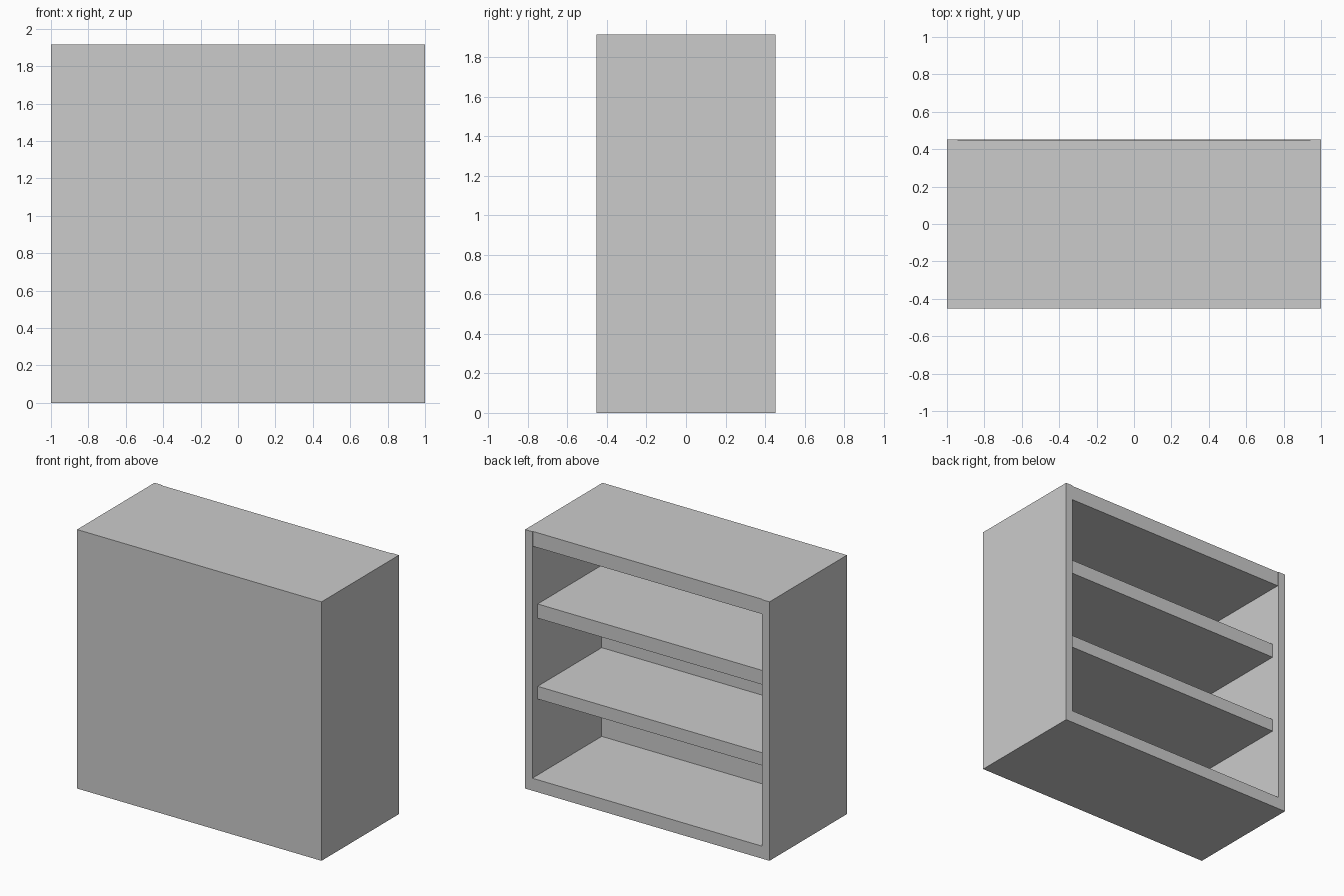
import bpy

if "Cube" in bpy.data.objects:
    bpy.data.objects.remove(bpy.data.objects["Cube"])

W, D, H = 2.0, 0.905, 1.915      # overall size
SIDE = 0.06                      # side panel thickness
FLOOR, TOP = 0.092, 0.11         # floor and top thickness
Y0, Y1 = -D / 2, D / 2
IN = W / 2 - SIDE                # inner half width
PANEL_Y = Y0 + 0.095             # inner face of the closed front panel


def box(name, lo, hi):
    """Axis-aligned box between two corners."""
    bpy.ops.mesh.primitive_cube_add(size=1)
    ob = bpy.context.object
    ob.name = name
    for v in ob.data.vertices:
        v.co = [(a + b) / 2 + c * (b - a) for a, b, c in zip(lo, hi, v.co)]
    return ob


def cut(target, cutter):
    """Subtract the cutter, apply, and remove it."""
    cutter.hide_render = True
    mod = target.modifiers.new("cut", 'BOOLEAN')
    mod.operation = 'DIFFERENCE'
    mod.solver = 'EXACT'
    mod.object = cutter
    bpy.context.view_layer.objects.active = target
    bpy.ops.object.modifier_apply(modifier=mod.name)
    bpy.data.objects.remove(cutter)


# Carcass: solid block hollowed out from the open +y side
carcass = box("bookcase_carcass", (-W / 2, Y0, 0), (W / 2, Y1, H))
cut(carcass, box("cavity_cutter", (-IN, PANEL_Y, FLOOR), (IN, Y1 + 0.1, H - TOP)))
# Top board sits slightly behind the edges of the sides
cut(carcass, box("top_recess_cutter", (-IN, Y1 - 0.006, H - TOP - 0.05), (IN, Y1 + 0.1, H + 0.1)))

# Shelves, set back from the opening
for name, z0, z1 in (("lower_shelf", 0.654, 0.748), ("upper_shelf", 1.252, 1.357)):
    box(name, (-IN, PANEL_Y, z0), (IN, Y1 - 0.062, z1))
